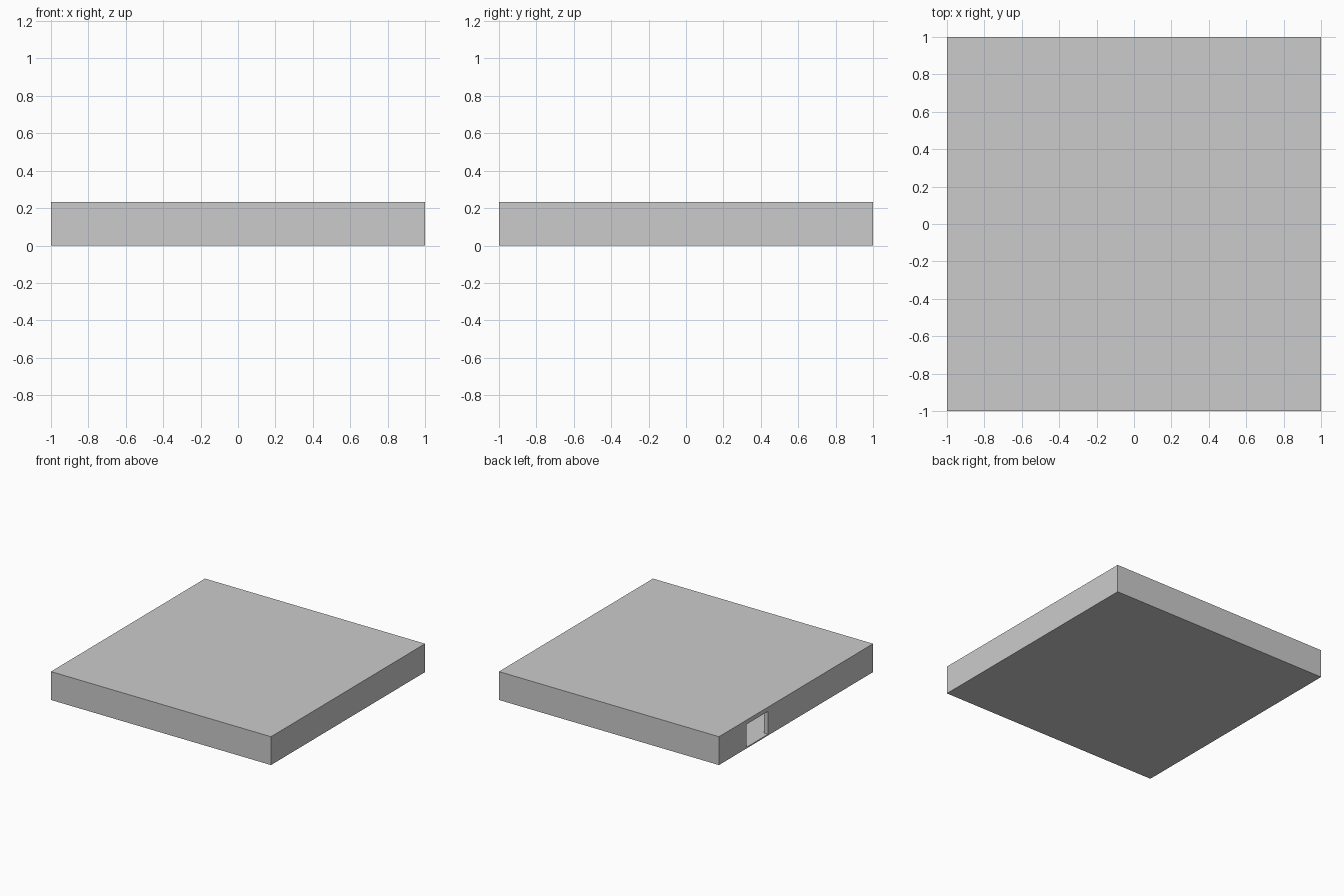
import bpy

if "Cube" in bpy.data.objects:
    bpy.data.objects.remove(bpy.data.objects["Cube"])

T = 0.035            # wall thickness
FLOOR_TOP = 0.01
WALL_TOP = 0.198
ROOF_TOP = 0.233


def box(name, x, y, z):
    """Axis-aligned box from (min, max) ranges."""
    bpy.ops.mesh.primitive_cube_add(
        size=1, location=[(r[0] + r[1]) / 2 for r in (x, y, z)])
    ob = bpy.context.object
    ob.name = name
    ob.scale = [r[1] - r[0] for r in (x, y, z)]
    bpy.ops.object.transform_apply(location=False, rotation=False, scale=True)
    return ob


FULL = (-1, 1)
WALL_Z = (FLOOR_TOP, WALL_TOP)

# Floor slab and flat roof
box("floor", FULL, FULL, (0, FLOOR_TOP))
box("roof", FULL, FULL, (WALL_TOP, ROOF_TOP))

# Front and back walls run the full width
box("front_wall", FULL, (-1, -1 + T), WALL_Z)
box("back_wall", FULL, (1 - T, 1), WALL_Z)

# Right wall sits between them
box("right_wall", (1 - T, 1), (-1 + T, 1 - T), WALL_Z)

# Left wall is split by a full-height doorway
box("left_wall_front", (-1, -1 + T), (-1 + T, 0.365), WALL_Z)
box("left_wall_back", (-1, -1 + T), (0.645, 1 - T), WALL_Z)
